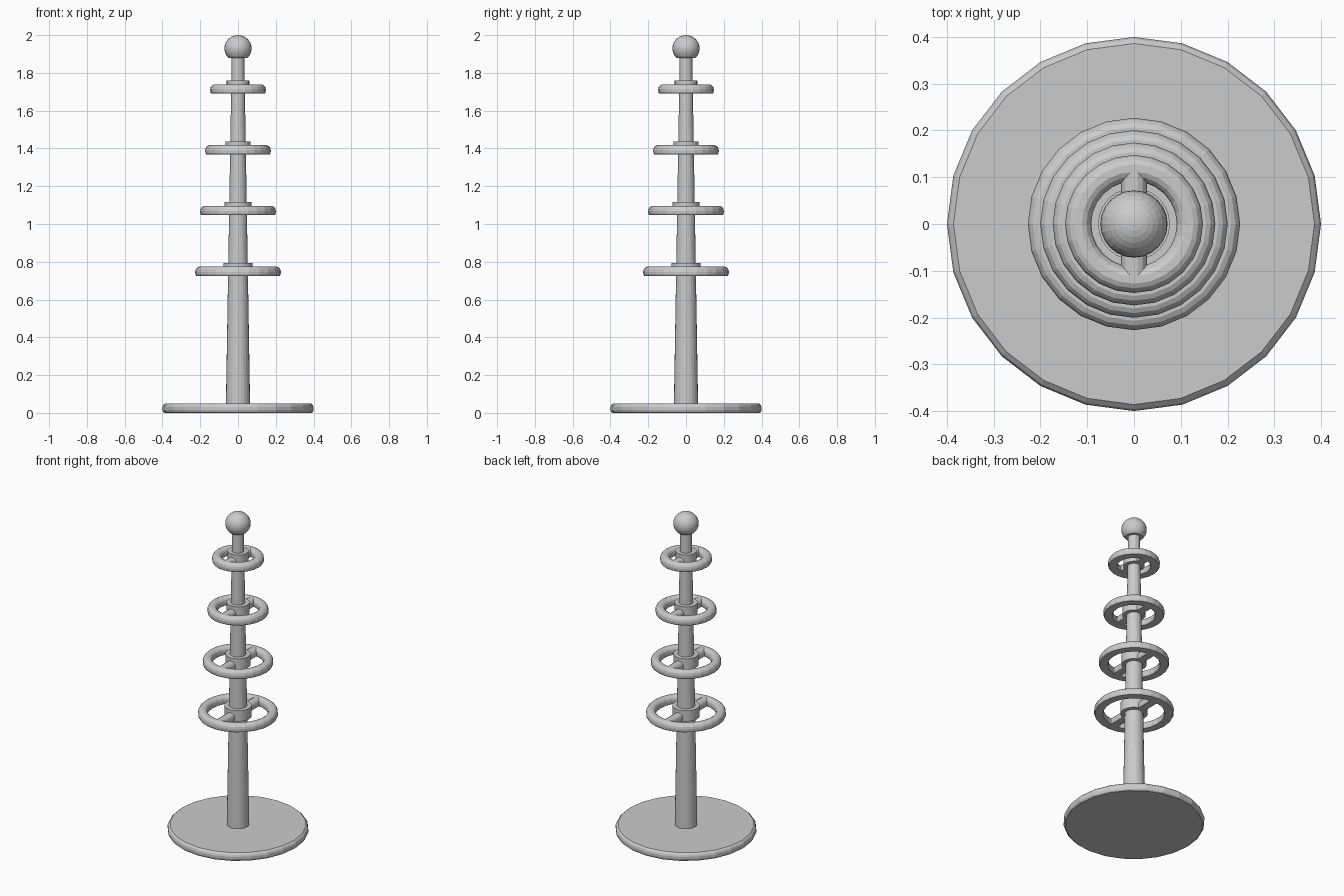
import bpy, bmesh
from math import pi, sin, cos, asin

if "Cube" in bpy.data.objects:
    bpy.data.objects.remove(bpy.data.objects["Cube"])

SIDES = 24


def finish(bm, name):
    bmesh.ops.remove_doubles(bm, verts=bm.verts, dist=1e-5)
    bmesh.ops.recalc_face_normals(bm, faces=bm.faces)
    me = bpy.data.meshes.new(name)
    bm.to_mesh(me)
    bm.free()
    ob = bpy.data.objects.new(name, me)
    bpy.context.collection.objects.link(ob)
    return ob


def lathe(name, profile, closed=False):
    """Revolve (radius, z) points around the z axis."""
    bm = bmesh.new()
    rows = []
    for k in range(SIDES):
        a = 2 * pi * k / SIDES
        rows.append([bm.verts.new((r * cos(a), r * sin(a), z)) for r, z in profile])
    n = len(profile)
    for k in range(SIDES):
        p, q = rows[k], rows[(k + 1) % SIDES]
        for i in range(n if closed else n - 1):
            j = (i + 1) % n
            bm.faces.new((p[i], q[i], q[j], p[j]))
    if not closed:
        bm.faces.new([r[0] for r in rows])
        bm.faces.new([r[-1] for r in rows])
    return finish(bm, name)


def bar(name, section, length, z):
    """Run a cross-section along y, through the pole."""
    bm = bmesh.new()
    a = [bm.verts.new((x, -length, z + h)) for x, h in section]
    b = [bm.verts.new((x, length, z + h)) for x, h in section]
    n = len(section)
    for i in range(n):
        j = (i + 1) % n
        bm.faces.new((a[i], a[j], b[j], b[i]))
    bm.faces.new(a)
    bm.faces.new(b)
    return finish(bm, name)


# rounded base plate
lathe("base", [(0.389, 0), (0.396, 0.005), (0.4, 0.015), (0.4, 0.03),
               (0.396, 0.041), (0.386, 0.05)])

# tapered pole
lathe("pole", [(0.064, 0.045), (0.033, 1.9)])

# top ball, cut flat underneath
start = asin(-0.05 / 0.07)
steps = 12
lathe("top_ball", [(0.072 * cos(t), 1.93 + 0.07 * sin(t)) for t in
                   (start + (pi / 2 - 0.01 - start) * i / steps for i in range(steps + 1))])

# shared ring and spoke cross-section: flat below, rounded above
half = [(0.023, -0.024), (0.027, -0.017), (0.028, -0.003), (0.025, 0.010),
        (0.018, 0.019), (0.008, 0.024)]
section = half + [(-x, h) for x, h in reversed(half)]

# four rings shrinking upward, each with spokes and a collar
for i in range(4):
    z = 0.75 + 0.3215 * i
    mid = 0.199 - 0.0265 * i
    c = 0.077 - 0.0057 * i
    lathe(f"ring_{i + 1}", [(mid + x, z + h) for x, h in section], closed=True)
    bar(f"spokes_{i + 1}", section, mid, z)
    lathe(f"collar_{i + 1}", [(c, z - 0.024), (c, z + 0.044)])
